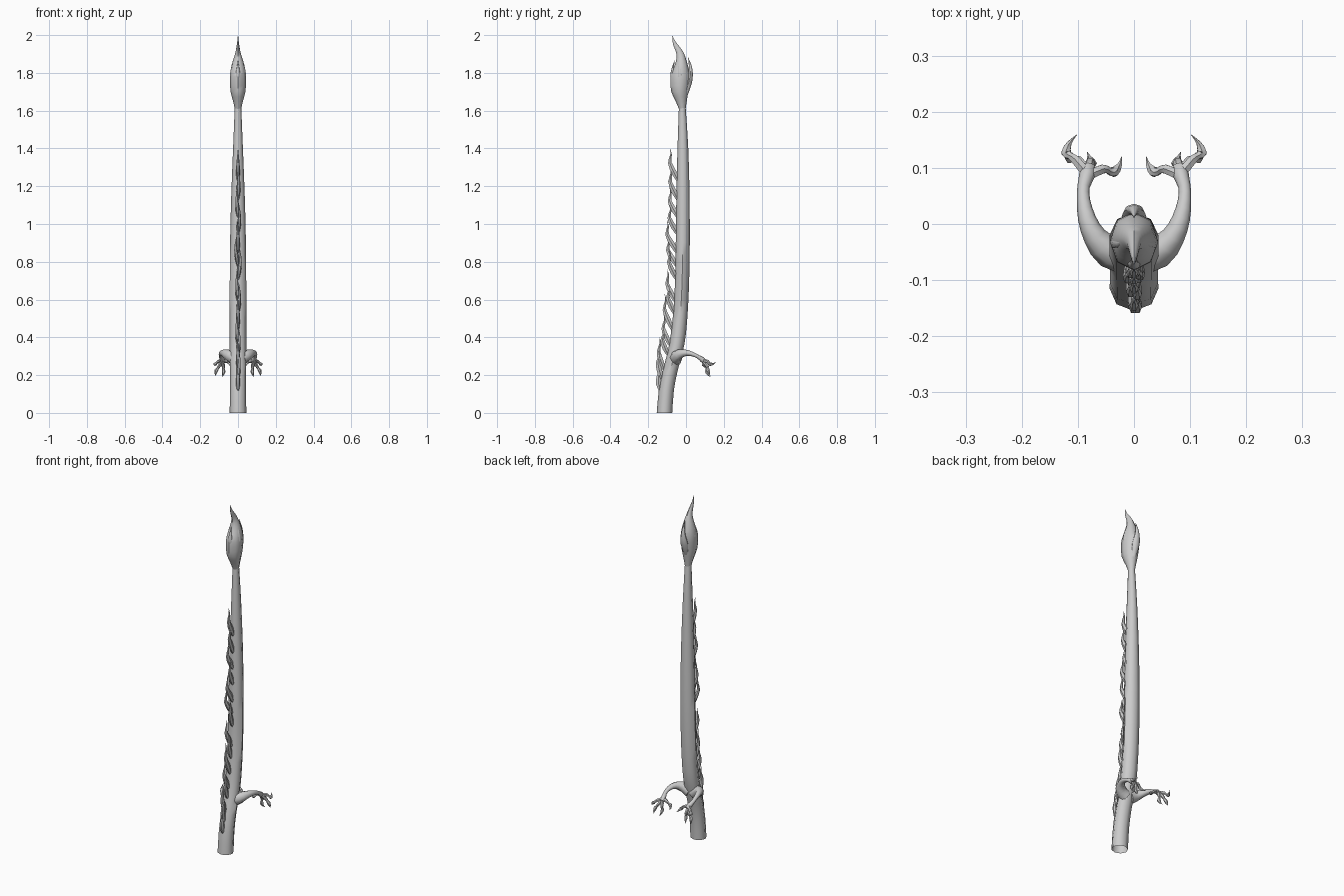
import bpy, bmesh, math
from mathutils import Vector


def spline(pts, n):
    """Catmull-Rom resampling of tuples (x, y, z, r1, r2)."""
    out = []
    for i in range(len(pts) - 1):
        p0, p1 = pts[max(i - 1, 0)], pts[i]
        p2, p3 = pts[i + 1], pts[min(i + 2, len(pts) - 1)]
        for k in range(n):
            t = k / n
            out.append(tuple(0.5 * (2*b + (c - a)*t + (2*a - 5*b + 4*c - d)*t*t
                                    + (3*b - a - 3*c + d)*t**3)
                             for a, b, c, d in zip(p0, p1, p2, p3)))
    return out + [tuple(pts[-1])]


def sweep(bm, pts, sides=8, ref=(1, 0, 0), n=2, flat=False, caps=True):
    """Elliptical tube; r1 lies along ref, r2 across it."""
    rows = spline(pts, n)
    rings = []
    for i, p in enumerate(rows):
        a, b = Vector(rows[max(i - 1, 0)][:3]), Vector(rows[min(i + 1, len(rows) - 1)][:3])
        t = Vector((0, 0, 1)) if flat else (b - a).normalized()
        u = Vector(ref)
        u = (u - t * u.dot(t)).normalized()
        v = t.cross(u)
        rings.append([bm.verts.new(Vector(p[:3])
                      + u * max(p[3], 0.0006) * math.cos(2*math.pi*k/sides)
                      + v * max(p[4], 0.0006) * math.sin(2*math.pi*k/sides))
                      for k in range(sides)])
    for r, s in zip(rings, rings[1:]):
        for k in range(sides):
            j = (k + 1) % sides
            bm.faces.new((r[k], r[j], s[j], s[k]))
    if caps:
        bm.faces.new(rings[0][::-1])
        bm.faces.new(rings[-1])


def finish(bm, name, angle=50, mirror=False):
    me = bpy.data.meshes.new(name)
    bm.to_mesh(me)
    bm.free()
    ob = bpy.data.objects.new(name, me)
    bpy.context.collection.objects.link(ob)
    bpy.ops.object.select_all(action='DESELECT')
    ob.select_set(True)
    bpy.context.view_layer.objects.active = ob
    bpy.ops.object.shade_smooth_by_angle(angle=math.radians(angle))
    if mirror:
        ob.modifiers.new("mirror", 'MIRROR')
    return ob


# Long body: z, back y, front y, half width
body = [(0, -.155, -.073, .044), (.12, -.144, -.064, .043), (.22, -.124, -.045, .043),
        (.32, -.098, -.018, .044), (.42, -.08, .0, .044), (.6, -.062, .013, .044),
        (.8, -.056, .019, .043), (1.0, -.053, .02, .04), (1.2, -.05, .018, .034),
        (1.4, -.045, .012, .026), (1.55, -.04, .003, .02), (1.64, -.037, -.004, .017)]
bm = bmesh.new()
sweep(bm, [(0, (b + f)/2, z, w, (f - b)/2) for z, b, f, w in body], flat=True, caps=False)
finish(bm, "body")


def back(z):
    for (z0, b0, _, _), (z1, b1, _, _) in zip(body, body[1:]):
        if z <= z1:
            return b0 + (b1 - b0) * (z - z0) / (z1 - z0)


# Tail bulb with its long curling tip
bulb = [(1.61, -.038, -.002, .017), (1.65, -.055, .004, .026), (1.7, -.078, .012, .039),
        (1.76, -.083, .021, .043), (1.8, -.078, .02, .041), (1.84, -.06, .01, .034),
        (1.88, -.05, -.002, .022), (1.91, -.053, -.014, .013), (1.94, -.065, -.035, .008),
        (1.965, -.071, -.055, .004), (1.995, -.073, -.071, .001)]
bm = bmesh.new()
sweep(bm, [(0, (b + f)/2, z, w, (f - b)/2) for z, b, f, w in bulb], flat=True)
finish(bm, "tail_bulb")

# Smaller flames hugging the bulb
bm = bmesh.new()
sweep(bm, [(0, -.005, 1.68, .012, .012), (0, .014, 1.75, .022, .018),
           (0, .025, 1.80, .014, .011), (0, .022, 1.84, .007, .007), (0, .011, 1.882, 0, 0)])
sweep(bm, [(0, -.055, 1.72, .012, .012), (0, -.068, 1.78, .014, .014),
           (0, -.07, 1.82, .008, .007), (0, -.06, 1.868, 0, 0)])
for s in (-1, 1):
    sweep(bm, [(s*.025, -.03, 1.74, .012, .016), (s*.032, -.032, 1.79, .011, .014),
               (s*.025, -.034, 1.84, .007, .008), (s*.016, -.03, 1.88, 0, 0)])
finish(bm, "tail_flames")

# Flame-like back spines: base z, tip z, reach out of the back, side lean
bm = bmesh.new()
spines = [(1.22, 1.40, .040, 0), (1.12, 1.30, .036, .004), (1.03, 1.19, .036, -.006),
          (.94, 1.10, .036, .008), (.84, 1.02, .048, 0), (.77, .93, .042, -.012),
          (.70, .87, .034, .012), (.58, .76, .042, -.006), (.52, .68, .034, .008),
          (.43, .63, .052, 0), (.35, .52, .048, -.006), (.30, .45, .045, .006),
          (.22, .40, .058, 0), (.17, .34, .050, .006), (.11, .26, .024, 0)]
for z0, z1, out, lean in spines:
    h = z1 - z0
    y0, y1 = back(z0), back(z1)
    tip = y1 - out if z0 > .25 else max(-.159, y1 - out)
    sweep(bm, [(0, y0 + .012, z0, .004, .006),
               (lean*.4, y0 + .3*(tip - y0) - .002, z0 + .28*h, .011, .016),
               (lean, y0 + .85*(tip - y0) - .006, z0 + .58*h, .008, .011),
               (lean, tip + .006, z0 + .82*h, .004, .005),
               (lean*.8, tip, z1, 0, 0)], sides=6)
finish(bm, "back_spines", 40)

# Front legs with clawed feet (one side, mirrored)
bm = bmesh.new()
Z = (0, 0, 1)
sweep(bm, [(.012, -.055, .285, .036, .034), (.045, -.048, .302, .032, .030),
           (.070, -.022, .315, .022, .021), (.084, .010, .317, .015, .016),
           (.090, .042, .308, .011, .012), (.090, .066, .296, .010, .011),
           (.084, .086, .282, .014, .014), (.082, .102, .268, .011, .014)], ref=Z)
toes = [((.084, .085), .278, (.056, .098), .272, (.036, .093), .254, (.022, .120), .238),
        ((.084, .090), .278, (.104, .114), .272, (.121, .127), .258, (.102, .159), .268),
        ((.084, .094), .272, (.098, .112), .250, (.114, .118), .226, (.118, .128), .196),
        ((.082, .094), .272, (.078, .110), .246, (.076, .108), .220, (.083, .128), .191)]
for i, (a, az, b, bz, c, cz, d, dz) in enumerate(toes):
    A, B, C, D = (Vector((*p, z)) for p, z in ((a, az), (b, bz), (c, cz), (d, dz)))
    ref = Z if i < 2 else (1, 0, 0)
    mid = C.lerp(D, .45) + (C - B) * .18
    sweep(bm, [(*A, .010, .010), (*B, .009, .009), (*B.lerp(C, .55), .0065, .0065),
               (*C, .010, .010), (*mid, .005, .005), (*D, 0, 0)], sides=6, ref=ref)
finish(bm, "clawed_legs", mirror=True)
